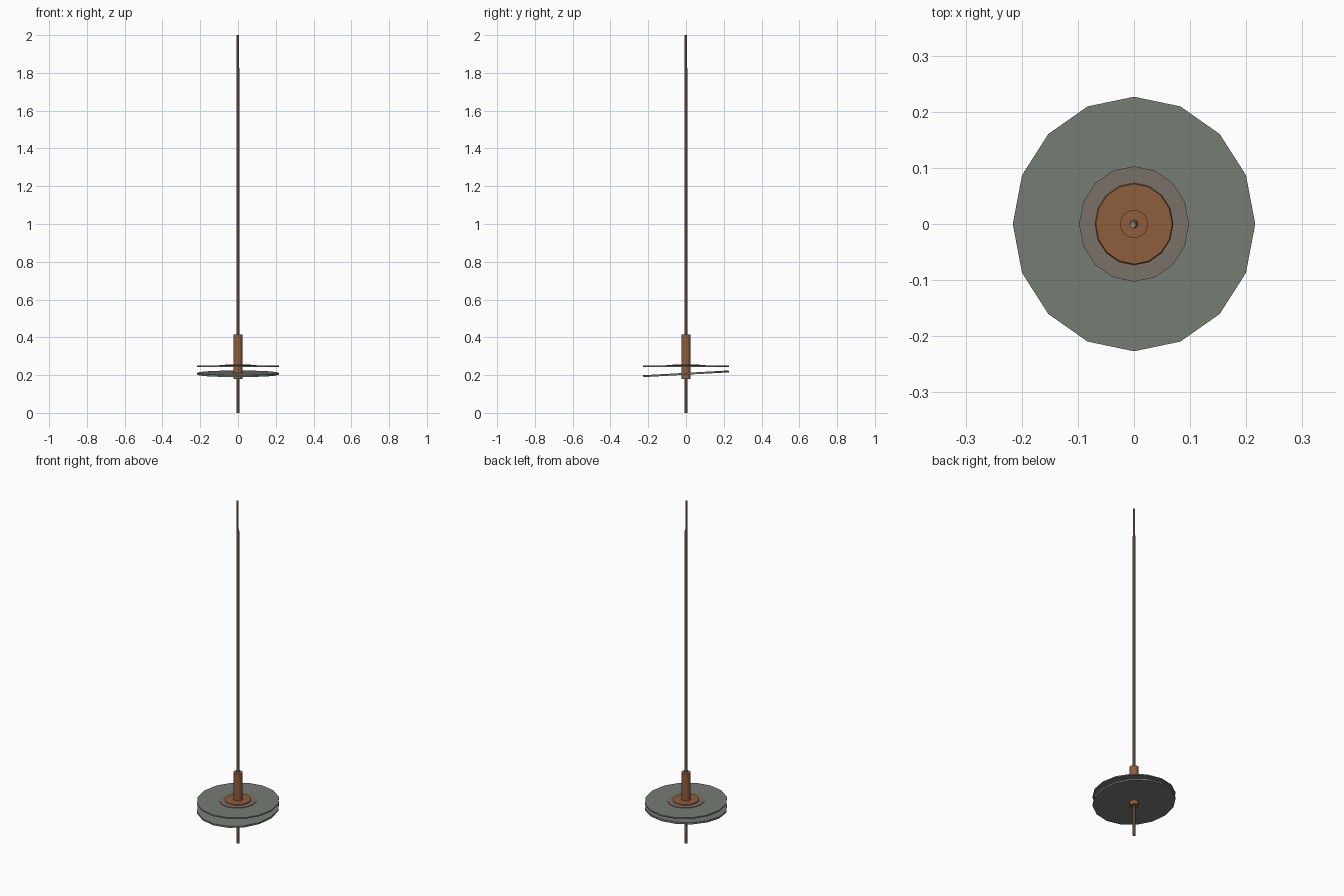
import bpy, bmesh, math
from mathutils import Matrix

if "Cube" in bpy.data.objects:
    bpy.data.objects.remove(bpy.data.objects["Cube"])


def material(name, rgb):
    m = bpy.data.materials.new(name)
    m.diffuse_color = (*rgb, 1)
    m.use_nodes = True
    m.node_tree.nodes["Principled BSDF"].inputs["Base Color"].default_value = m.diffuse_color
    return m


wood = material("pale_wood", (0.32, 0.20, 0.14))
brown = material("brown_wood", (0.27, 0.11, 0.045))
grey = material("grey_green", (0.18, 0.20, 0.175))
blend = material("grey_brown", (0.19, 0.165, 0.14))


def lathe(name, rings, sides, mat, sx=1, sy=1, tilt=0, z=0):
    """Capped stack of rings; each ring is (radius, height, x shift, y shift)."""
    bm = bmesh.new()
    loops = []
    for r, h, *shift in rings:
        dx, dy = shift or (0, 0)
        loops.append([bm.verts.new((r * sx * math.cos(a) + dx, r * sy * math.sin(a) + dy, h))
                      for a in (2 * math.pi * i / sides for i in range(sides))])
    for lo, hi in zip(loops, loops[1:]):
        for i in range(sides):
            j = (i + 1) % sides
            bm.faces.new((lo[i], lo[j], hi[j], hi[i]))
    bm.faces.new(loops[0][::-1])
    bm.faces.new(loops[-1])
    bm.transform(Matrix.Translation((0, 0, z)) @ Matrix.Rotation(tilt, 4, 'X'))
    me = bpy.data.meshes.new(name)
    bm.to_mesh(me)
    bm.free()
    me.materials.append(mat)
    ob = bpy.data.objects.new(name, me)
    bpy.context.collection.objects.link(ob)
    return ob


# Long thin shaft, slightly narrowed at the tip
lathe("shaft", [(0.008, 0), (0.008, 1.82), (0.006, 1.84, -0.002, -0.002),
                (0.006, 2.0, -0.002, -0.002)], 8, wood)

# Sleeve gripping the shaft through both discs
lathe("sleeve", [(0.025, 0.18), (0.025, 0.415)], 16, brown)

# Two weight discs, the lower one tilted
lathe("lower_disc", [(0.216, -0.005), (0.216, 0.005)], 16, grey,
      sy=1.05, tilt=math.radians(3.2), z=0.207)
lathe("upper_disc", [(0.216, 0.243), (0.216, 0.250)], 16, grey, sy=1.05)

# Washer and collar on the upper disc
lathe("washer", [(0.098, 0.249), (0.098, 0.253)], 16, blend, sy=1.05)
lathe("collar", [(0.070, 0.252), (0.068, 0.257)], 16, brown, sy=1.05)
